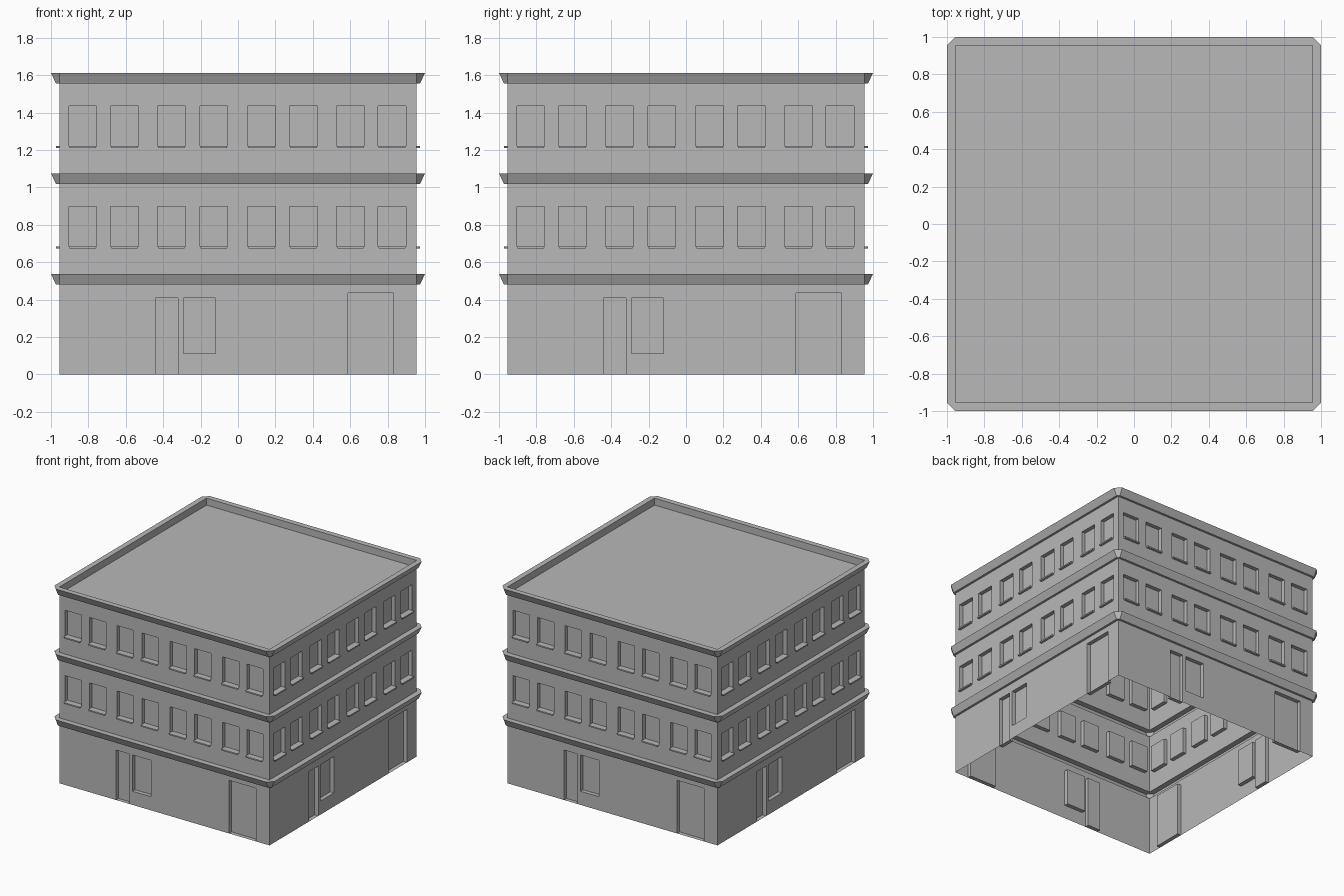
import bpy, bmesh
from math import radians
from mathutils import Matrix

cube = bpy.data.objects.get("Cube")
if cube:
    bpy.data.objects.remove(cube, do_unlink=True)

HALF = 0.955      # half width of the walls
OUT = 1.0         # half width of the cornices
DEPTH = 0.033     # depth of window and door recesses
STOREY = 0.5375
BAND = 0.057      # height of a cornice

stone = bpy.data.materials.new("grey_stone")
stone.use_nodes = True
GREY = (0.48, 0.48, 0.48, 1)
stone.diffuse_color = GREY
stone.node_tree.nodes["Principled BSDF"].inputs["Base Color"].default_value = GREY


def face(bm, points):
    bm.faces.new([bm.verts.new(p) for p in points])


def finish(name, bm, four_sides=False):
    """Repeat the front on all sides if asked, then make the object."""
    if four_sides:
        front = list(bm.faces)
        for k in range(1, 4):
            copy = bmesh.ops.duplicate(bm, geom=front)["geom"]
            verts = [v for v in copy if isinstance(v, bmesh.types.BMVert)]
            bmesh.ops.rotate(bm, verts=verts, matrix=Matrix.Rotation(radians(90 * k), 3, "Z"))
    bmesh.ops.remove_doubles(bm, verts=bm.verts, dist=0.0005)
    mesh = bpy.data.meshes.new(name)
    bm.to_mesh(mesh)
    bm.free()
    mesh.materials.append(stone)
    bpy.context.collection.objects.link(bpy.data.objects.new(name, mesh))


def walls(name, bottom, top, openings):
    """Four wall panels with recessed rectangular openings (u0, u1, z0, z1)."""
    bm = bmesh.new()
    us = sorted({-HALF, HALF, *(u for o in openings for u in o[:2])})
    zs = sorted({bottom, top, *(z for o in openings for z in o[2:])})
    y, back = -HALF, -HALF + DEPTH
    for u0, u1 in zip(us, us[1:]):
        for z0, z1 in zip(zs, zs[1:]):
            u, z = (u0 + u1) / 2, (z0 + z1) / 2
            if not any(o[0] < u < o[1] and o[2] < z < o[3] for o in openings):
                face(bm, [(u0, y, z0), (u1, y, z0), (u1, y, z1), (u0, y, z1)])
    for u0, u1, z0, z1 in openings:
        face(bm, [(u0, back, z0), (u1, back, z0), (u1, back, z1), (u0, back, z1)])
        face(bm, [(u0, y, z0), (u0, back, z0), (u0, back, z1), (u0, y, z1)])
        face(bm, [(u1, y, z1), (u1, back, z1), (u1, back, z0), (u1, y, z0)])
        face(bm, [(u0, y, z0), (u1, y, z0), (u1, back, z0), (u0, back, z0)])
        face(bm, [(u0, back, z1), (u1, back, z1), (u1, y, z1), (u0, y, z1)])
    finish(name, bm, True)


def sills(name, openings):
    """Thin ledges below the windows, tapering downwards."""
    bm = bmesh.new()
    y, lip, t, drop = -HALF, -HALF - 0.018, 0.005, 0.011
    for u0, u1, z1, _ in openings:
        z0 = z1 - drop
        face(bm, [(u0, lip, z1), (u1, lip, z1), (u1, y, z1), (u0, y, z1)])
        face(bm, [(u0 + t, lip, z0), (u1 - t, lip, z0), (u1, lip, z1), (u0, lip, z1)])
        face(bm, [(u0 + t, y, z0), (u1 - t, y, z0), (u1 - t, lip, z0), (u0 + t, lip, z0)])
        face(bm, [(u0 + t, y, z0), (u0 + t, lip, z0), (u0, lip, z1), (u0, y, z1)])
        face(bm, [(u1 - t, lip, z0), (u1 - t, y, z0), (u1, y, z1), (u1, lip, z1)])
    finish(name, bm, True)


def ring(r, z):
    """Square loop with cut corners, counter-clockwise."""
    h = HALF
    return [(-h, -r, z), (h, -r, z), (r, -h, z), (r, h, z),
            (h, r, z), (-h, r, z), (-r, h, z), (-r, -h, z)]


def cornice(name, top, extra=()):
    bm = bmesh.new()
    low = top - BAND
    profile = [(HALF, low), (0.973, low), (OUT, top), (HALF, top), *extra]
    loops = [ring(r, z) for r, z in profile]
    for a, b in zip(loops, loops[1:]):
        for i in range(8):
            j = (i + 1) % 8
            face(bm, [a[i], a[j], b[j], b[i]])
    finish(name, bm)


# Ground floor: narrow door, shop window and wide door on every side
walls("ground_floor_walls", 0, STOREY - BAND, [
    (-0.44, -0.322, 0, 0.41),
    (-0.291, -0.12, 0.112, 0.41),
    (0.587, 0.832, 0, 0.436)])

# Two upper floors with eight windows on every side
CENTRES = (-0.83, -0.607, -0.355, -0.13, 0.125, 0.35, 0.602, 0.823)
for n, label in enumerate(("first", "second"), 1):
    base = n * STOREY
    windows = [(c - 0.0745, c + 0.0745, base + 0.147, base + 0.36) for c in CENTRES]
    walls(label + "_floor_walls", base, base + STOREY - BAND, windows)
    sills(label + "_floor_sills", windows)

# Flared bands between floors, and the roof edge with its inner parapet
cornice("lower_cornice", STOREY)
cornice("middle_cornice", 2 * STOREY)
roof_z = 3 * STOREY - BAND
cornice("roof_cornice", 3 * STOREY, [(HALF, roof_z)])

# Sunken flat roof
bm = bmesh.new()
face(bm, [(-HALF, -HALF, roof_z), (HALF, -HALF, roof_z), (HALF, HALF, roof_z), (-HALF, HALF, roof_z)])
finish("flat_roof", bm)
